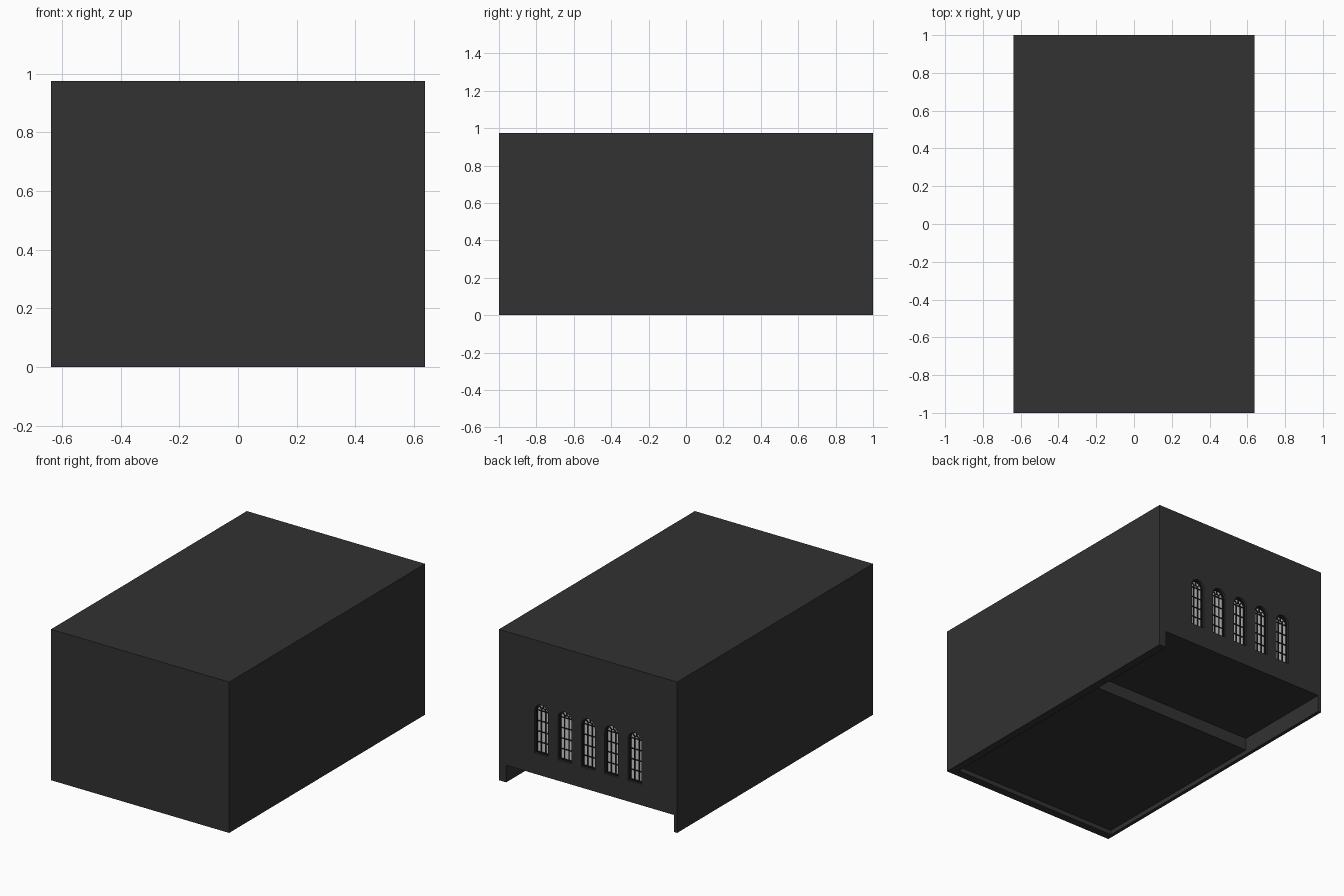
import bpy, bmesh, math
from mathutils import Matrix, Vector

cube = bpy.data.objects.get("Cube")
if cube:
    bpy.data.objects.remove(cube, do_unlink=True)


def material(name, rgb):
    m = bpy.data.materials.new(name)
    m.use_nodes = True
    m.diffuse_color = (*rgb, 1)
    m.node_tree.nodes["Principled BSDF"].inputs["Base Color"].default_value = (*rgb, 1)
    return m


CHARCOAL = material("charcoal wall", (0.032, 0.032, 0.032))
BLACK = material("black frame", (0.012, 0.012, 0.012))
GLASS = material("pale glass", (0.62, 0.62, 0.63))


def finish(name, bm, mat):
    bmesh.ops.recalc_face_normals(bm, faces=bm.faces)
    mesh = bpy.data.meshes.new(name)
    bm.to_mesh(mesh)
    bm.free()
    mesh.materials.append(mat)
    ob = bpy.data.objects.new(name, mesh)
    bpy.context.collection.objects.link(ob)
    return ob


def add_box(bm, lo, hi, turn=Matrix()):
    lo, hi = Vector(lo), Vector(hi)
    size = Matrix.Diagonal((*(hi - lo), 1))
    bmesh.ops.create_cube(bm, size=1, matrix=turn @ Matrix.Translation((lo + hi) / 2) @ size)


def arch(x, half, bottom, spring, y, steps=14):
    """Outline of a round-headed opening, starting at its lower right."""
    pts = [Vector((x + half, y, bottom))]
    for i in range(steps + 1):
        a = math.pi * i / steps
        pts.append(Vector((x + half * math.cos(a), y, spring + half * math.sin(a))))
    return pts + [Vector((x - half, y, bottom))]


def extrude(bm, faces, depth):
    out = bmesh.ops.extrude_face_region(bm, geom=faces)["geom"]
    verts = [g for g in out if isinstance(g, bmesh.types.BMVert)]
    bmesh.ops.translate(bm, verts=verts, vec=(0, depth, 0))


def add_plate(bm, outline, depth):
    extrude(bm, [bm.faces.new([bm.verts.new(p) for p in outline])], depth)


def add_ring(bm, outer, inner, depth):
    a = [bm.verts.new(p) for p in outer]
    b = [bm.verts.new(p) for p in inner]
    n = len(a)
    faces = [bm.faces.new((a[i], a[(i + 1) % n], b[(i + 1) % n], b[i])) for i in range(n)]
    extrude(bm, faces, depth)


# Main dimensions
W, L, H = 0.637, 1.0, 0.975
X0, X1 = -0.615, 0.585            # inner faces of the side walls
FRONT, BACK, STEP = -0.95, 0.95, 0.32
HALF, SILL, SPRING = 0.048, 0.245, 0.517
WINDOWS = [0.167 * i for i in range(-2, 3)]

# Hall shell, hollowed out
bm = bmesh.new()
add_box(bm, (-W, -L, 0), (W, L, H))
shell = finish("hall_shell", bm, CHARCOAL)


def cut(bm):
    cutter = finish("cutter", bm, CHARCOAL)
    cutter.hide_render = True
    mod = shell.modifiers.new("cut", 'BOOLEAN')
    mod.operation, mod.solver, mod.object = 'DIFFERENCE', 'EXACT', cutter
    bpy.context.view_layer.objects.active = shell
    bpy.ops.object.modifier_apply(modifier=mod.name)
    bpy.data.objects.remove(cutter, do_unlink=True)


# Room, then the stepped recess below the floor, open at the back
for lo, hi in [((X0, FRONT, 0.15), (X1, BACK, 0.93)),
               ((X0, STEP, -0.1), (X1, L + 0.1, 0.11)),
               ((X0, FRONT, -0.1), (X1, STEP + 0.02, 0.03))]:
    bm = bmesh.new()
    add_box(bm, lo, hi)
    cut(bm)

# Window openings in the back wall
bm = bmesh.new()
for x in WINDOWS:
    add_plate(bm, arch(x, HALF, SILL, SPRING, BACK - 0.05), 0.15)
cut(bm)

# Glass, frame and glazing bars of each window
GY, FY, BAR = 0.97, 0.974, 0.003
for number, x in enumerate(WINDOWS, 1):
    bm = bmesh.new()
    add_plate(bm, arch(x, HALF, SILL, SPRING, GY), 0.006)
    finish(f"window_glass_{number}", bm, GLASS)

    bm = bmesh.new()
    add_ring(bm, arch(x, HALF, SILL, SPRING, FY),
             arch(x, HALF - 0.007, SILL + 0.007, SPRING, FY), 0.012)
    # Upright bars
    for side in (-1, 1):
        bx = x + side * HALF / 3
        add_box(bm, (bx - BAR, FY, SILL), (bx + BAR, FY + 0.008, SPRING))
    # Cross bars, the last at the spring of the arch
    for row in range(1, 5):
        z = SILL + (SPRING - SILL) * row / 4
        add_box(bm, (x - HALF, FY, z - BAR), (x + HALF, FY + 0.007, z + BAR))
    # Fan light: half-round hub and rays
    add_ring(bm, arch(x, 0.02, SPRING, SPRING, FY),
             arch(x, 0.014, SPRING, SPRING, FY), 0.007)
    for angle in (-45, 0, 45):
        turn = Matrix.Translation((x, 0, SPRING)) @ Matrix.Rotation(math.radians(angle), 4, 'Y')
        add_box(bm, (-BAR, FY, 0.016), (BAR, FY + 0.008, HALF - 0.003), turn)
    finish(f"window_frame_{number}", bm, BLACK)
